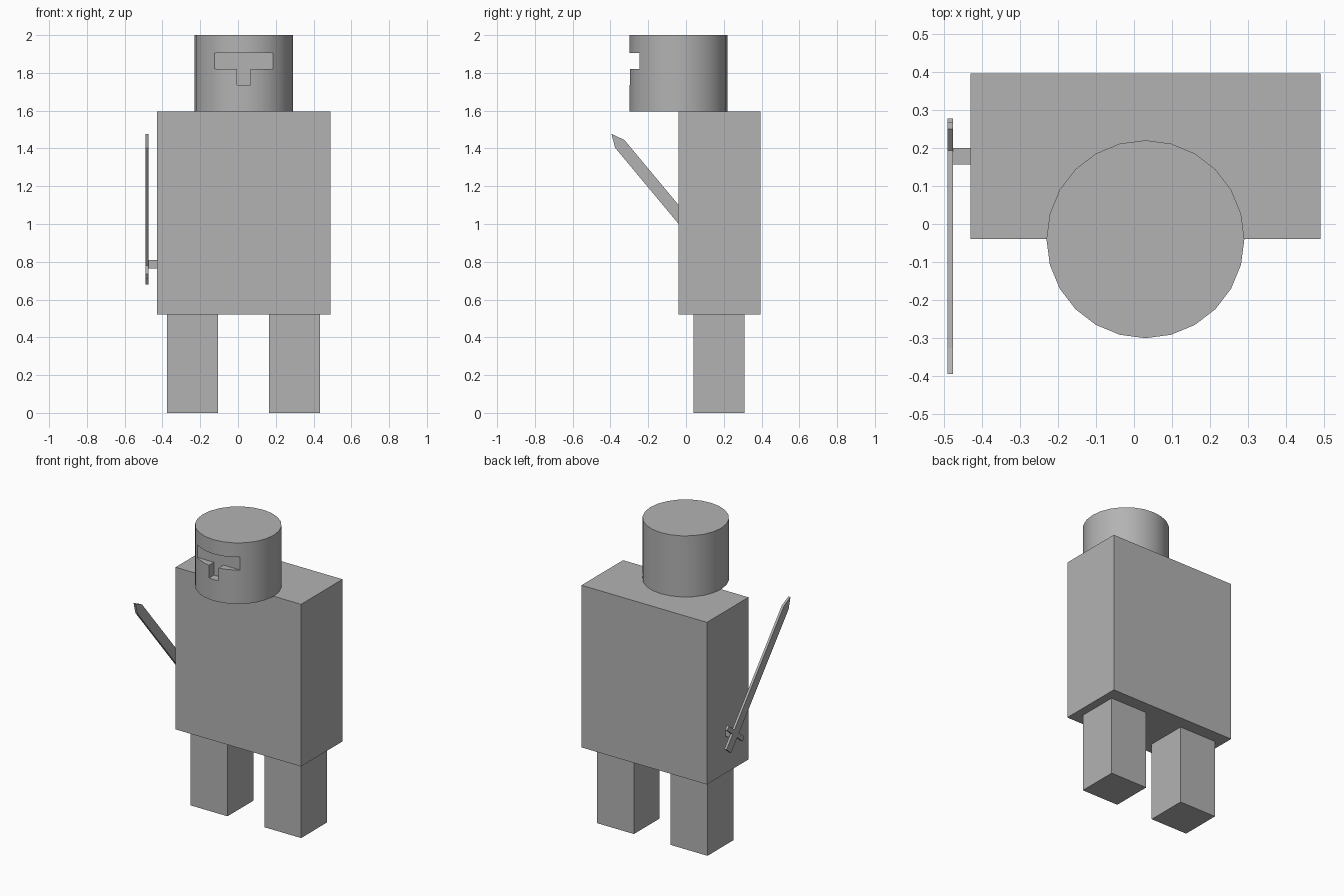
import bpy
import bmesh
from mathutils import Matrix, Vector

cube = bpy.data.objects.get("Cube")
if cube:
    bpy.data.objects.remove(cube, do_unlink=True)

grey = bpy.data.materials.new("plain_grey")
grey.use_nodes = True
colour = (0.45, 0.45, 0.45, 1)
grey.diffuse_color = colour
grey.node_tree.nodes["Principled BSDF"].inputs["Base Color"].default_value = colour


def add_object(name, bm):
    bmesh.ops.recalc_face_normals(bm, faces=bm.faces)
    mesh = bpy.data.meshes.new(name)
    bm.to_mesh(mesh)
    bm.free()
    mesh.materials.append(grey)
    obj = bpy.data.objects.new(name, mesh)
    bpy.context.collection.objects.link(obj)
    return obj


def box(name, low, high):
    low, high = Vector(low), Vector(high)
    bm = bmesh.new()
    bmesh.ops.create_cube(bm, size=1, matrix=Matrix.Translation((low + high) / 2)
                          @ Matrix.Diagonal((high - low).to_4d()))
    return add_object(name, bm)


def prism(name, points, direction):
    bm = bmesh.new()
    face = bm.faces.new([bm.verts.new(p) for p in points])
    moved = bmesh.ops.extrude_face_region(bm, geom=[face], use_keep_orig=True)["geom"]
    bmesh.ops.translate(bm, vec=direction,
                        verts=[v for v in moved if isinstance(v, bmesh.types.BMVert)])
    return add_object(name, bm)


# Torso and legs
box("torso", (-0.43, -0.04, 0.52), (0.49, 0.395, 1.595))
for name, x in (("right_leg", -0.24), ("left_leg", 0.30)):
    box(name, (x - 0.135, 0.04, 0), (x + 0.135, 0.31, 0.52))

# Helmet-like round head
bm = bmesh.new()
bmesh.ops.create_cone(bm, cap_ends=True, segments=24, radius1=0.26, radius2=0.26,
                      depth=0.405, matrix=Matrix.Translation((0.03, -0.04, 1.7975)))
head = add_object("head", bm)

# T-shaped visor opening
visor = [(-0.125, 1.905), (-0.125, 1.82), (-0.005, 1.82), (-0.005, 1.735),
         (0.065, 1.735), (0.065, 1.82), (0.19, 1.82), (0.19, 1.905)]
cutter = prism("visor_cutter", [(x, -0.4, z) for x, z in visor], (0, 0.155, 0))
cutter.hide_render = True
cutter.hide_viewport = True
cut = head.modifiers.new("visor", "BOOLEAN")
cut.object = cutter
cut.operation = "DIFFERENCE"
cut.solver = "EXACT"
bpy.context.view_layer.objects.active = head
head.select_set(True)
bpy.ops.object.modifier_apply(modifier=cut.name)
bpy.data.objects.remove(cutter, do_unlink=True)
bpy.ops.object.shade_smooth_by_angle(angle=0.52)

# Sword: half outline (distance along blade, half width), mirrored about its axis
half = [(0.826, 0.032), (0.015, 0.032), (0.015, 0.105),
        (-0.015, 0.105), (-0.015, 0.032), (-0.116, 0.032)]
outline = [(0.895, 0)] + half + [(a, -w) for a, w in reversed(half)]
along = Vector((0, -0.64, 0.768))
across = Vector((0, 0.768, 0.64))
guard = Vector((-0.49, 0.178, 0.79))
prism("sword", [guard + along * a + across * w for a, w in outline], (0.015, 0, 0))

# Peg joining the sword to the torso
box("sword_peg", (-0.475, 0.157, 0.765), (-0.43, 0.2, 0.81))
